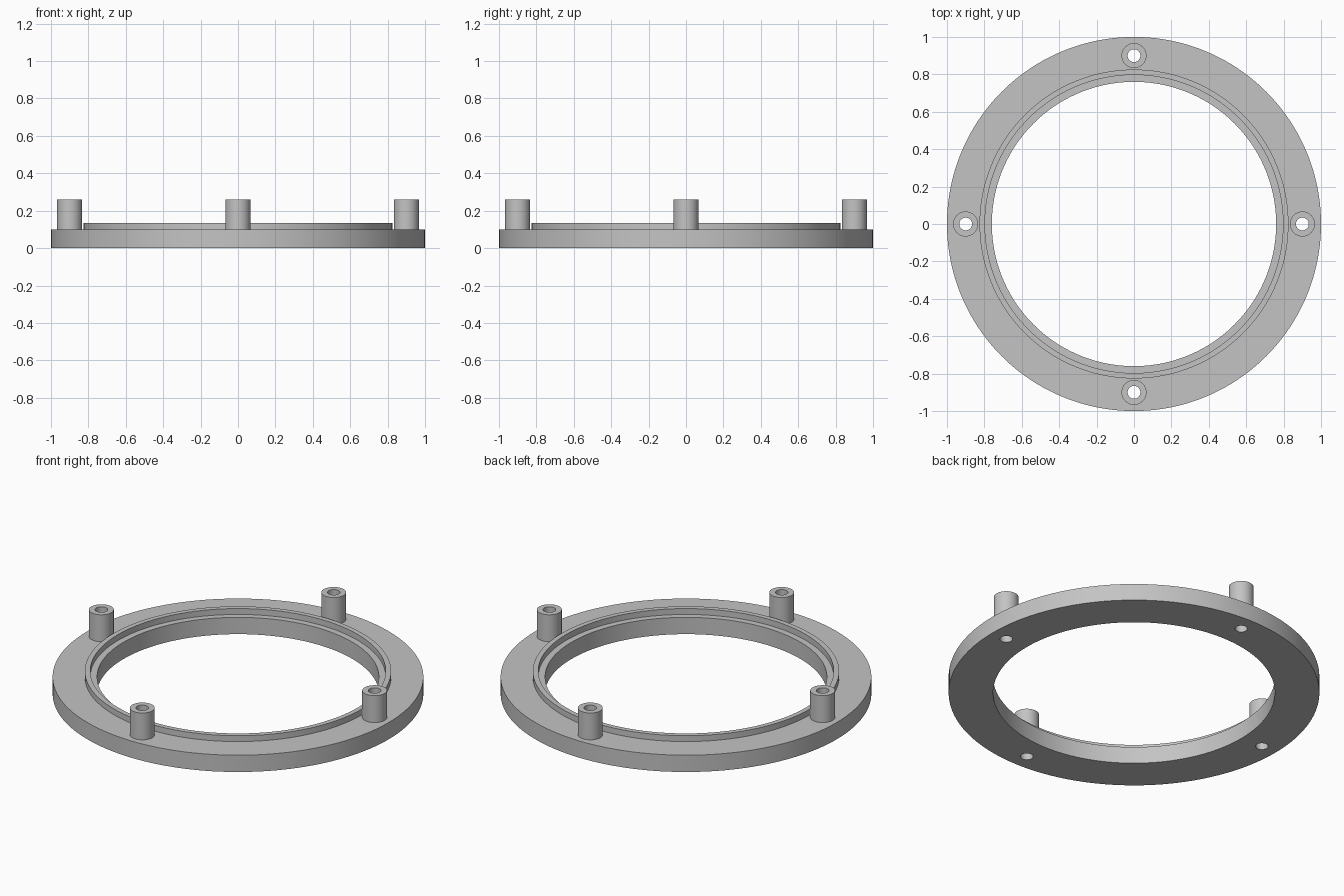
import bpy
import bmesh
from math import cos, sin, pi, radians

cube = bpy.data.objects.get("Cube")
if cube:
    bpy.data.objects.remove(cube, do_unlink=True)

grey = bpy.data.materials.new("light_grey")
grey.use_nodes = True
colour = (0.55, 0.55, 0.55, 1)
grey.diffuse_color = colour
grey.node_tree.nodes["Principled BSDF"].inputs["Base Color"].default_value = colour

PLATE_TOP = 0.1
POST_TOP = 0.26
POST_R = 0.067
HOLE_R = 0.034
POST_DISTANCE = 0.9


def lathe(name, profile, segments, location=(0, 0, 0), closed=True):
    """Revolve a (radius, height) profile around the vertical axis."""
    bm = bmesh.new()
    rings = []
    for i in range(segments):
        a = 2 * pi * i / segments
        rings.append([bm.verts.new((r * cos(a), r * sin(a), z)) for r, z in profile])
    count = len(profile)
    for i in range(segments):
        here, there = rings[i], rings[(i + 1) % segments]
        for j in range(count if closed else count - 1):
            k = (j + 1) % count
            bm.faces.new((here[j], there[j], there[k], here[k]))
    mesh = bpy.data.meshes.new(name)
    bm.to_mesh(mesh)
    bm.free()
    mesh.materials.append(grey)
    obj = bpy.data.objects.new(name, mesh)
    obj.location = location
    bpy.context.collection.objects.link(obj)
    return obj


def activate(obj):
    bpy.ops.object.select_all(action="DESELECT")
    obj.select_set(True)
    bpy.context.view_layer.objects.active = obj


def smooth(obj):
    activate(obj)
    bpy.ops.object.shade_smooth_by_angle(angle=radians(30))


# Flange ring with a raised lip, set back from the bore by a narrow ledge
ring = lathe("flange_ring", [
    (0.76, 0), (1, 0), (1, PLATE_TOP),
    (0.826, PLATE_TOP), (0.826, 0.135), (0.797, 0.135),
    (0.797, PLATE_TOP), (0.76, PLATE_TOP)], 160)

# Four hollow posts, with their holes continuing through the flange
places = {"front": (0, -1), "back": (0, 1), "left": (1, 0), "right": (-1, 0)}
for side, (dx, dy) in places.items():
    spot = (dx * POST_DISTANCE, dy * POST_DISTANCE, 0)
    post = lathe(side + "_post", [
        (POST_R, PLATE_TOP), (POST_R, POST_TOP),
        (HOLE_R, POST_TOP), (HOLE_R, PLATE_TOP)], 40, spot, closed=False)
    smooth(post)

    bpy.ops.mesh.primitive_cylinder_add(
        vertices=40, radius=HOLE_R, depth=0.4, location=spot)
    cutter = bpy.context.object
    cutter.name = side + "_hole_cutter"
    cutter.hide_render = True
    cutter.data.materials.append(grey)
    cut = ring.modifiers.new(side + "_hole", "BOOLEAN")
    cut.operation = "DIFFERENCE"
    cut.solver = "EXACT"
    cut.object = cutter
    activate(ring)
    bpy.ops.object.modifier_apply(modifier=cut.name)
    bpy.data.objects.remove(cutter, do_unlink=True)

smooth(ring)
